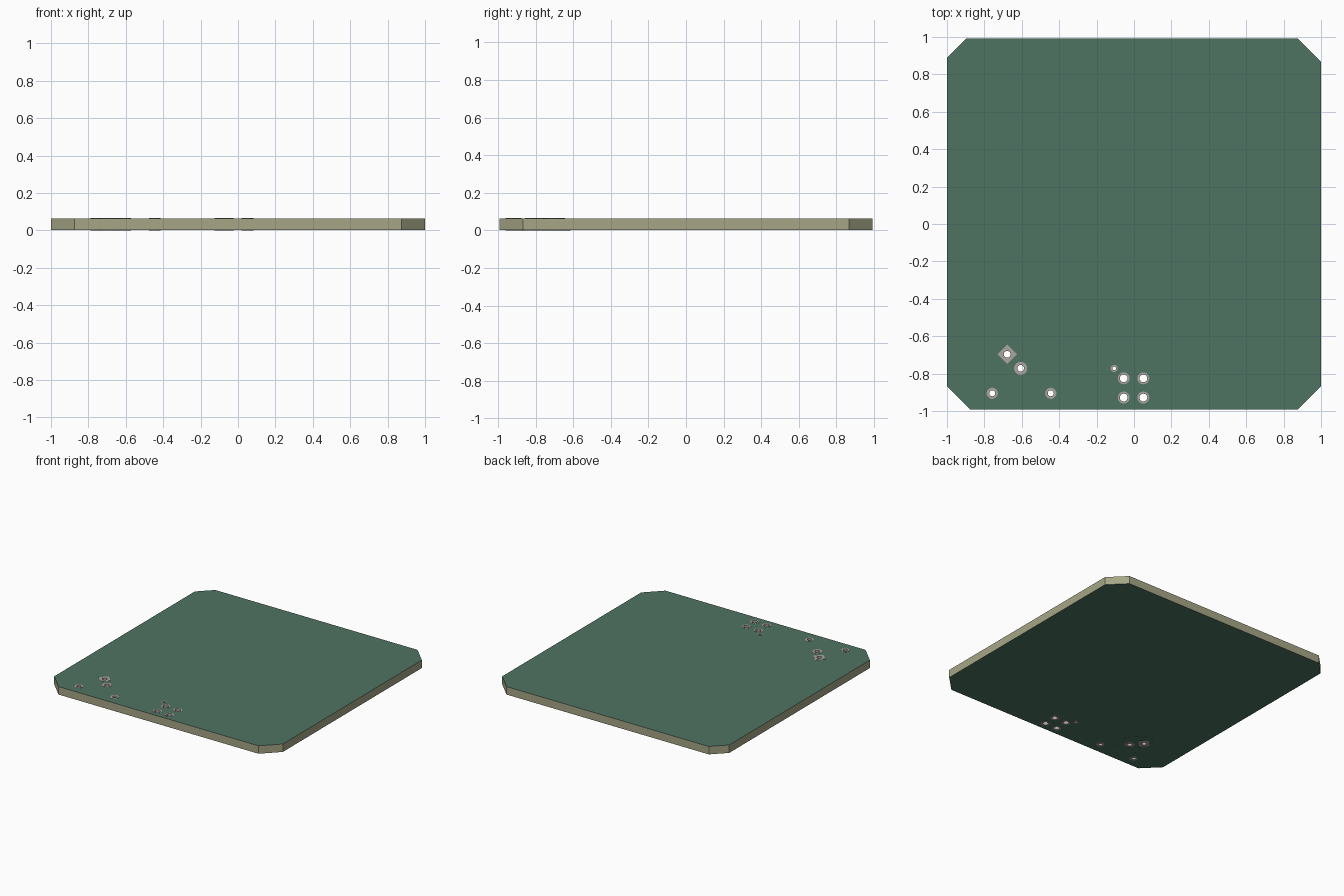
import bpy, bmesh, math

if "Cube" in bpy.data.objects:
    bpy.data.objects.remove(bpy.data.objects["Cube"])

H = 0.065      # full thickness including copper
CU = 0.0012    # copper thickness


def material(name, rgb):
    m = bpy.data.materials.new(name)
    m.diffuse_color = (*rgb, 1)
    m.use_nodes = True
    m.node_tree.nodes["Principled BSDF"].inputs["Base Color"].default_value = m.diffuse_color
    return m


GREEN = material("green_mask", (0.076, 0.172, 0.122))
TAN = material("tan_edge", (0.38, 0.38, 0.245))
TIN = material("tin_pad", (0.42, 0.38, 0.36))


def ring(c, r, n=24, turn=0.0):
    return [(c[0] + r * math.cos(turn + 2 * math.pi * i / n),
             c[1] + r * math.sin(turn + 2 * math.pi * i / n)) for i in range(n)]


def plate(name, outline, holes, z0, z1, mats, rule=None):
    """Flat plate with holes cut through it, coloured by an optional face rule."""
    bm = bmesh.new()
    edges = []
    for loop in [outline] + holes:
        vs = [bm.verts.new((x, y, z0)) for x, y in loop]
        edges += [bm.edges.new((vs[i - 1], vs[i])) for i in range(len(vs))]
    bmesh.ops.triangle_fill(bm, use_beauty=True, edges=edges, normal=(0, 0, 1))
    ext = bmesh.ops.extrude_face_region(bm, geom=bm.faces[:])
    top = [g for g in ext["geom"] if isinstance(g, bmesh.types.BMVert)]
    bmesh.ops.translate(bm, verts=top, vec=(0, 0, z1 - z0))
    bmesh.ops.recalc_face_normals(bm, faces=bm.faces[:])
    if rule:
        for f in bm.faces:
            f.material_index = rule(f)
    me = bpy.data.meshes.new(name)
    bm.to_mesh(me)
    bm.free()
    for m in mats:
        me.materials.append(m)
    ob = bpy.data.objects.new(name, me)
    bpy.context.collection.objects.link(ob)
    return ob


# pads: centre, pad radius, hole radius, sides of the pad, name
pads = [((-0.678, -0.697), 0.052, 0.018, 4, "square_pad"),
        ((-0.606, -0.772), 0.035, 0.018, 24, "round_pad"),
        ((-0.758, -0.905), 0.030, 0.016, 24, "lead_pad"),
        ((-0.445, -0.905), 0.030, 0.016, 24, "lead_pad"),
        ((-0.106, -0.772), 0.019, 0.010, 24, "via")]
pads += [((x, y), 0.032, 0.021, 24, "header_pad")
         for x in (-0.055, 0.050) for y in (-0.825, -0.928)]
bores = [ring(c, h) for c, r, h, n, name in pads]

# board with cut corners: green faces, tan edge, tinned hole walls
W, D = 1.0, 0.993
outline = []
for sx, sy, k in ((1, 1, 0.125), (-1, 1, 0.105), (-1, -1, 0.125), (1, -1, 0.125)):
    pair = [(sx * W, sy * (D - k)), (sx * (W - k), sy * D)]
    outline += pair if sx * sy > 0 else pair[::-1]


def board_rule(f):
    if abs(f.normal.z) > 0.5:
        return 0
    c = f.calc_center_median()
    near = any(math.dist(c.xy, p[0]) < p[1] for p in pads)
    return 2 if near else 1


plate("circuit_board", outline, bores, CU, H - CU, [GREEN, TAN, TIN], board_rule)

# pads on both faces
for (c, r, h, n, name), bore in zip(pads, bores):
    for side, z in (("bottom", 0), ("top", H - CU)):
        plate(f"{name}_{side}", ring(c, r, n), [bore], z, z + CU, [TIN])

# mask-covered copper on the underside: round area and short tracks
plate("copper_area", ring((-0.642, -0.735), 0.12, 40),
      [ring(c, r + 0.006, n) for c, r, h, n, name in pads[:2]],
      CU / 2, CU, [GREEN])


def track(a, b, w=0.012):
    dx, dy = b[0] - a[0], b[1] - a[1]
    s = w / 2 / math.hypot(dx, dy)
    px, py = -dy * s, dx * s
    plate("track", [(a[0] + px, a[1] + py), (b[0] + px, b[1] + py),
                    (b[0] - px, b[1] - py), (a[0] - px, a[1] - py)],
          [], CU / 2, CU, [GREEN])


track((-0.470, -0.890), (-0.565, -0.825))
track((-0.758, -0.872), (-0.700, -0.835))
track((-0.093, -0.786), (-0.078, -0.801))
